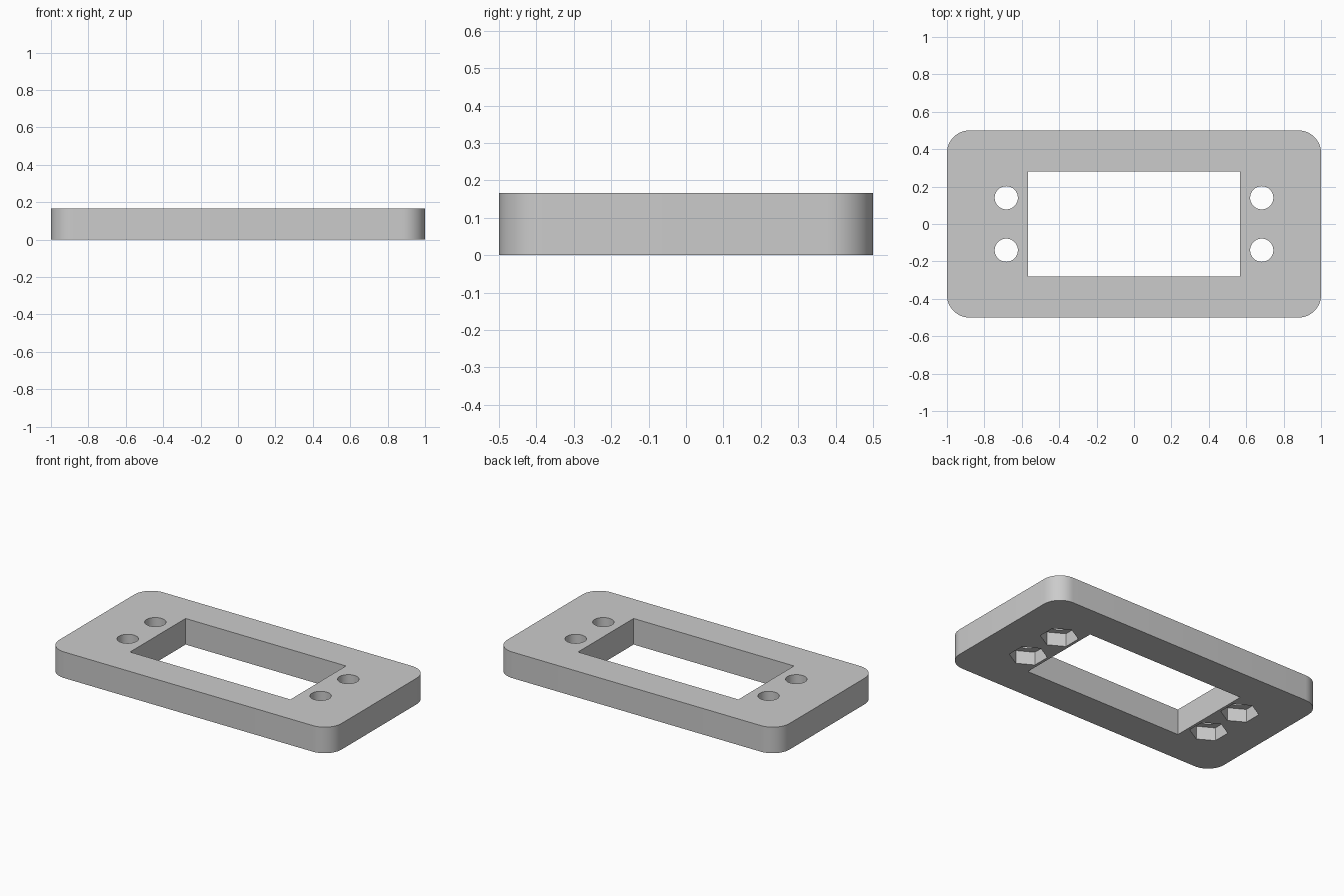
import bpy
import bmesh
import math
from mathutils import Matrix

cube = bpy.data.objects.get("Cube")
if cube:
    bpy.data.objects.remove(cube, do_unlink=True)

HEIGHT = 0.167          # plate thickness
CORNER = 0.12           # outer corner radius
POCKET = 0.085          # depth of the hex nut pockets

grey = bpy.data.materials.new("plain grey")
grey.use_nodes = True
colour = (0.6, 0.6, 0.6, 1.0)
grey.diffuse_color = colour
grey.node_tree.nodes["Principled BSDF"].inputs["Base Color"].default_value = colour


def make_object(name, bm):
    mesh = bpy.data.meshes.new(name)
    bm.to_mesh(mesh)
    bm.free()
    obj = bpy.data.objects.new(name, mesh)
    mesh.materials.append(grey)
    bpy.context.collection.objects.link(obj)
    return obj


def box(name, sx, sy, z0, z1, corner=0.0):
    """Box centred on x and y, with optionally rounded upright edges."""
    bm = bmesh.new()
    bmesh.ops.create_cube(bm, size=1.0)
    bmesh.ops.scale(bm, vec=(sx, sy, z1 - z0), verts=bm.verts)
    bmesh.ops.translate(bm, vec=(0, 0, (z0 + z1) / 2), verts=bm.verts)
    if corner:
        upright = [e for e in bm.edges
                   if abs(e.verts[0].co.z - e.verts[1].co.z) > 0.01]
        bmesh.ops.bevel(bm, geom=upright, offset=corner, segments=12,
                        profile=0.5, affect='EDGES')
    return make_object(name, bm)


def prism(name, sides, radius, x, y, z0, z1, turn=0.0):
    """Upright prism or cylinder with its first corner at angle turn."""
    bm = bmesh.new()
    ring = [bm.verts.new((x + radius * math.cos(turn + math.tau * i / sides),
                          y + radius * math.sin(turn + math.tau * i / sides), z0))
            for i in range(sides)]
    base = bm.faces.new(ring)
    top = bmesh.ops.extrude_face_region(bm, geom=[base])["geom"]
    bmesh.ops.translate(bm, vec=(0, 0, z1 - z0),
                        verts=[v for v in top if isinstance(v, bmesh.types.BMVert)])
    bmesh.ops.recalc_face_normals(bm, faces=bm.faces)
    return make_object(name, bm)


# Rounded plate
plate = box("mounting_plate", 2.0, 1.0, 0.0, HEIGHT, CORNER)

# Window, four screw holes and the hex nut pockets on the underside
cutters = [box("window_cutter", 1.136, 0.562, -0.1, HEIGHT + 0.1)]
for x in (-0.683, 0.683):
    for y in (-0.14, 0.14):
        cutters.append(prism("screw_hole_cutter", 48, 0.062, x, y, -0.1, HEIGHT + 0.1))
        cutters.append(prism("nut_pocket_cutter", 6, 0.112, x, y, -0.1, POCKET,
                             math.radians(30)))

bpy.ops.object.select_all(action='DESELECT')
bpy.context.view_layer.objects.active = plate
plate.select_set(True)
for cutter in cutters:
    cutter.hide_render = True
    cut = plate.modifiers.new("cut", 'BOOLEAN')
    cut.operation = 'DIFFERENCE'
    cut.solver = 'EXACT'
    cut.object = cutter
    bpy.ops.object.modifier_apply(modifier=cut.name)
    bpy.data.objects.remove(cutter, do_unlink=True)

# Smooth round walls, crisp edges
bpy.ops.object.shade_smooth_by_angle(angle=math.radians(30))
